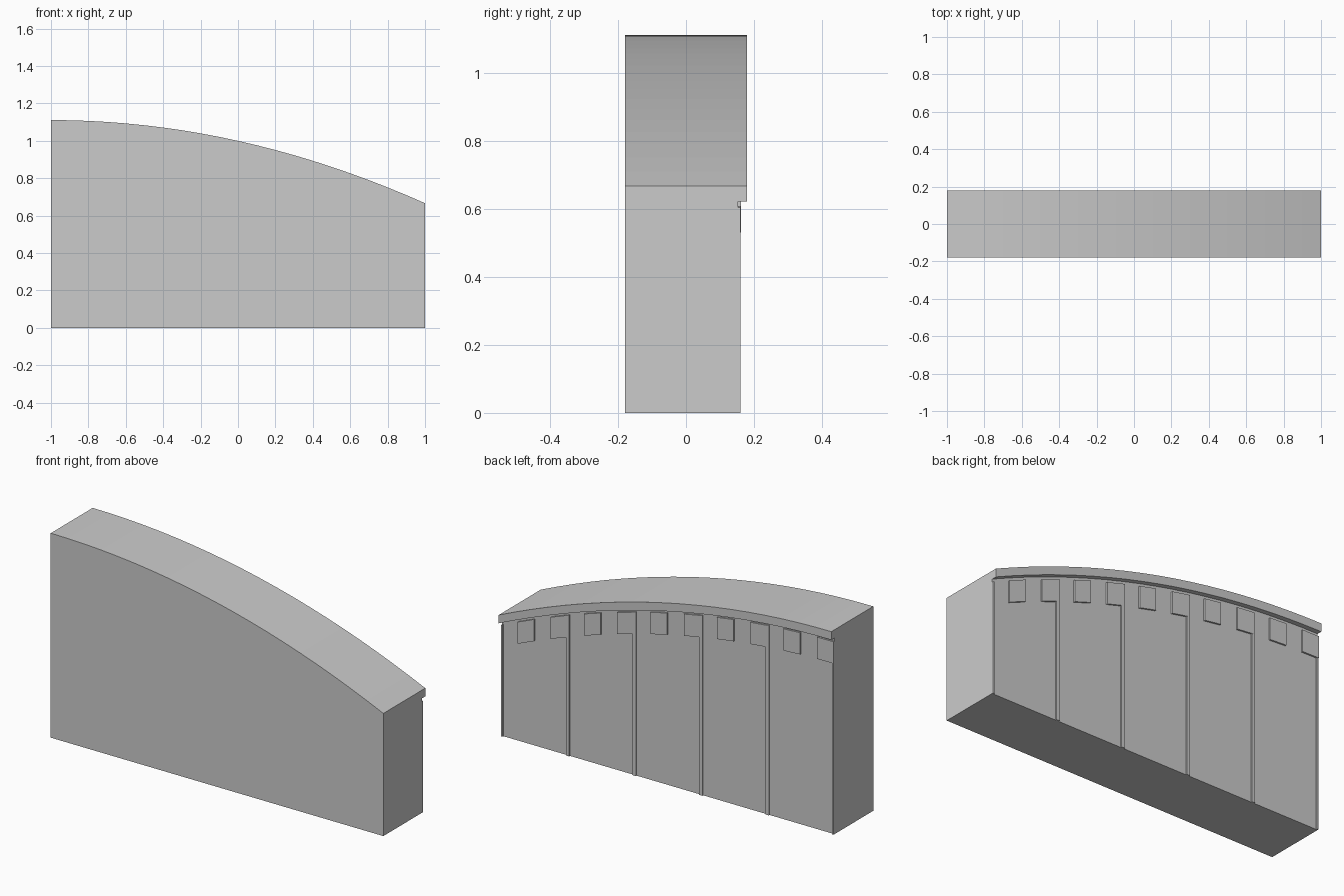
import bpy, bmesh

if "Cube" in bpy.data.objects:
    bpy.data.objects.remove(bpy.data.objects["Cube"])

BACK = 0.153      # recessed back face of the wall
DROP = 0.062      # distance of trim tops below the curved top edge


def top(x):
    # Parabolic top edge, highest at the left end
    return (10 - (x + 1) ** 2) / 9


stone = bpy.data.materials.new("grey stone")
stone.diffuse_color = (0.6, 0.6, 0.6, 1)
stone.use_nodes = True
stone.node_tree.nodes["Principled BSDF"].inputs["Base Color"].default_value = stone.diffuse_color


def sweep(name, xs, profile):
    # Loft a (y, z) profile, given as a function of x, along the wall
    bm = bmesh.new()
    rings = [[bm.verts.new((x, y, z)) for y, z in profile(x)] for x in xs]
    n = len(rings[0])
    for a, b in zip(rings, rings[1:]):
        for i in range(n):
            j = (i + 1) % n
            bm.faces.new((a[i], a[j], b[j], b[i]))
    bm.faces.new(rings[0])
    bm.faces.new(rings[-1])
    bmesh.ops.recalc_face_normals(bm, faces=bm.faces)
    mesh = bpy.data.meshes.new(name)
    bm.to_mesh(mesh)
    bm.free()
    mesh.materials.append(stone)
    obj = bpy.data.objects.new(name, mesh)
    bpy.context.collection.objects.link(obj)
    return obj


# Wall with overhanging coping on the back
def wall_profile(x):
    t = top(x)
    return [(-0.18, 0), (BACK, 0), (BACK, t - 0.045),
            (0.18, t - 0.045), (0.18, t), (-0.18, t)]


sweep("wall_with_coping", [-1 + 0.1 * i for i in range(21)], wall_profile)


# Thin vertical ribs on the back, the end ones cut at the wall ends
def rib_profile(x):
    t = top(x) - DROP
    return [(BACK, 0), (0.16, 0), (0.16, t), (BACK, t)]


for i in range(6):
    c = -1 + 0.4 * i
    sweep(f"rib_{i + 1}", [max(-1, c - 0.01), min(1, c + 0.01)], rib_profile)


# Row of small blocks under the coping
def block_profile(x):
    t = top(x) - DROP
    return [(BACK, t - 0.118), (0.162, t - 0.118), (0.162, t), (BACK, t)]


for i in range(10):
    x0 = -1 + 0.2 * i
    sweep(f"block_{i + 1}", [x0, x0 + 0.1], block_profile)
